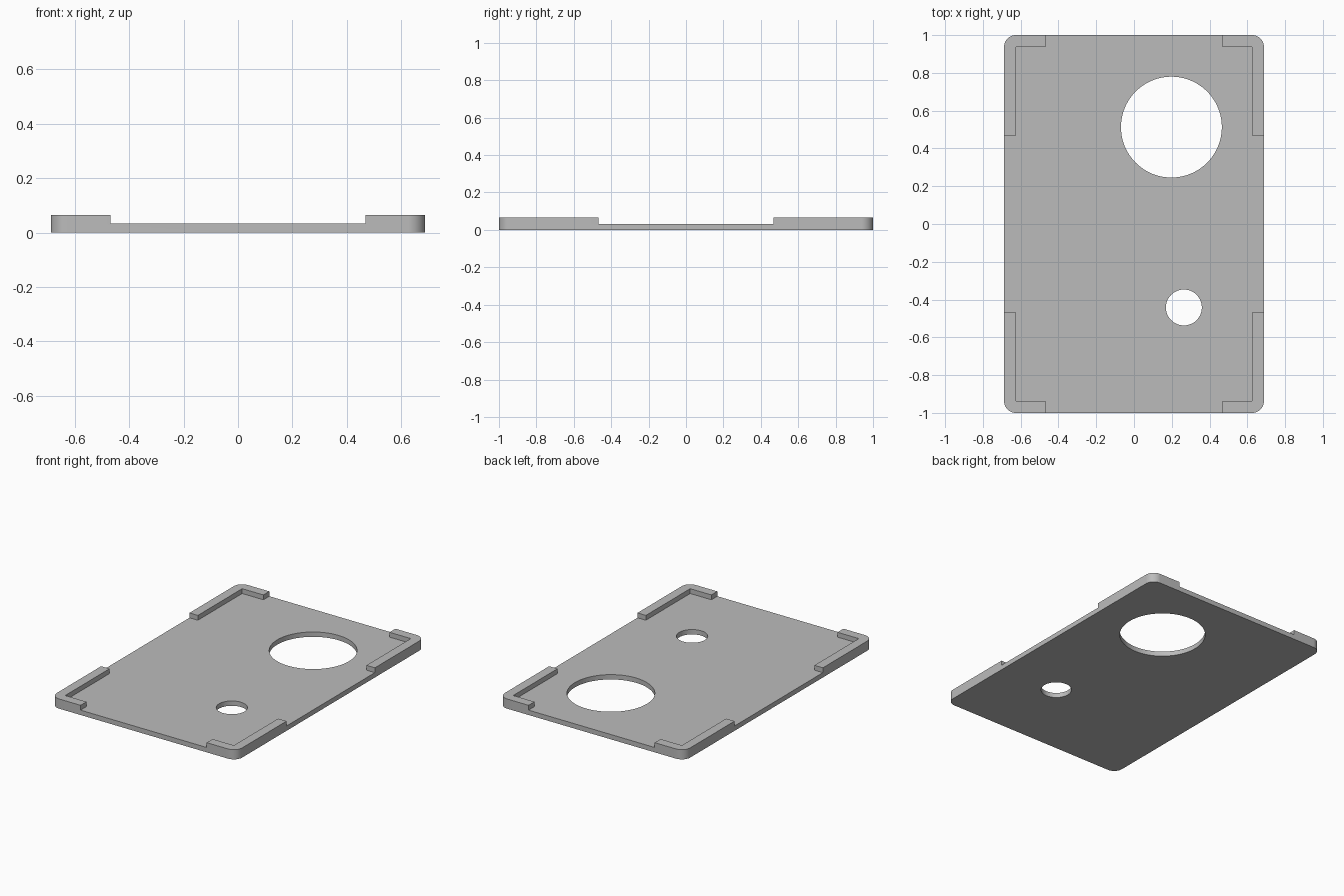
import bpy, bmesh, math

cube = bpy.data.objects.get("Cube")
if cube:
    bpy.data.objects.remove(cube, do_unlink=True)

HALF_X, HALF_Y = 0.688, 1.0
FLOOR, TOP = 0.0325, 0.065
RADIUS = WALL = 0.0625
GAP = 0.468

grey = bpy.data.materials.new("plain_grey")
grey.use_nodes = True
colour = (0.5, 0.5, 0.5, 1)
grey.diffuse_color = colour
grey.node_tree.nodes["Principled BSDF"].inputs["Base Color"].default_value = colour


def prism(name, outline, z0, z1):
    """Extrude a closed counter-clockwise outline from z0 to z1."""
    bm = bmesh.new()
    face = bm.faces.new([bm.verts.new((x, y, z0)) for x, y in outline])
    ext = bmesh.ops.extrude_face_region(bm, geom=[face])
    top = [v for v in ext["geom"] if isinstance(v, bmesh.types.BMVert)]
    bmesh.ops.translate(bm, verts=top, vec=(0, 0, z1 - z0))
    bmesh.ops.recalc_face_normals(bm, faces=bm.faces)
    mesh = bpy.data.meshes.new(name)
    bm.to_mesh(mesh)
    bm.free()
    mesh.materials.append(grey)
    obj = bpy.data.objects.new(name, mesh)
    bpy.context.collection.objects.link(obj)
    return obj


def four_way(quarter):
    """Mirror a +x +y quarter outline (counter-clockwise) into a full loop."""
    half = quarter + [(-x, y) for x, y in reversed(quarter)]
    return half + [(x, -y) for x, y in reversed(half)]


def arc(cx, cy, r, count, sweep):
    return [(cx + r * math.cos(sweep * i / count), cy + r * math.sin(sweep * i / count))
            for i in range(count)]


def cut(target, cutter):
    cutter.hide_render = True
    mod = target.modifiers.new(cutter.name, "BOOLEAN")
    mod.operation, mod.solver, mod.object = "DIFFERENCE", "EXACT", cutter
    bpy.context.view_layer.objects.active = target
    bpy.ops.object.modifier_apply(modifier=mod.name)
    bpy.data.objects.remove(cutter, do_unlink=True)


# Full-height slab with rounded corners
corner = arc(HALF_X - RADIUS, HALF_Y - RADIUS, RADIUS, 16, math.pi / 2)
corner.append((HALF_X - RADIUS, HALF_Y))
plate = prism("cover_plate", four_way(corner), 0, TOP)

# Recess that leaves an L-shaped lip at each corner
ix, iy = HALF_X - WALL, HALF_Y - WALL
recess = [(HALF_X + 0.1, GAP), (ix, GAP), (ix, iy), (GAP, iy), (GAP, HALF_Y + 0.1)]
cut(plate, prism("recess_cutter", four_way(recess), FLOOR, TOP + 0.1))

# Large and small round holes
for name, x, y, r in (("large_hole", 0.198, 0.513, 0.267),
                      ("small_hole", 0.264, -0.442, 0.095)):
    cut(plate, prism(name, arc(x, y, r, 96, 2 * math.pi), -0.1, TOP + 0.1))

bpy.ops.object.select_all(action="DESELECT")
plate.select_set(True)
bpy.context.view_layer.objects.active = plate
bpy.ops.object.shade_smooth_by_angle(angle=math.radians(30))
